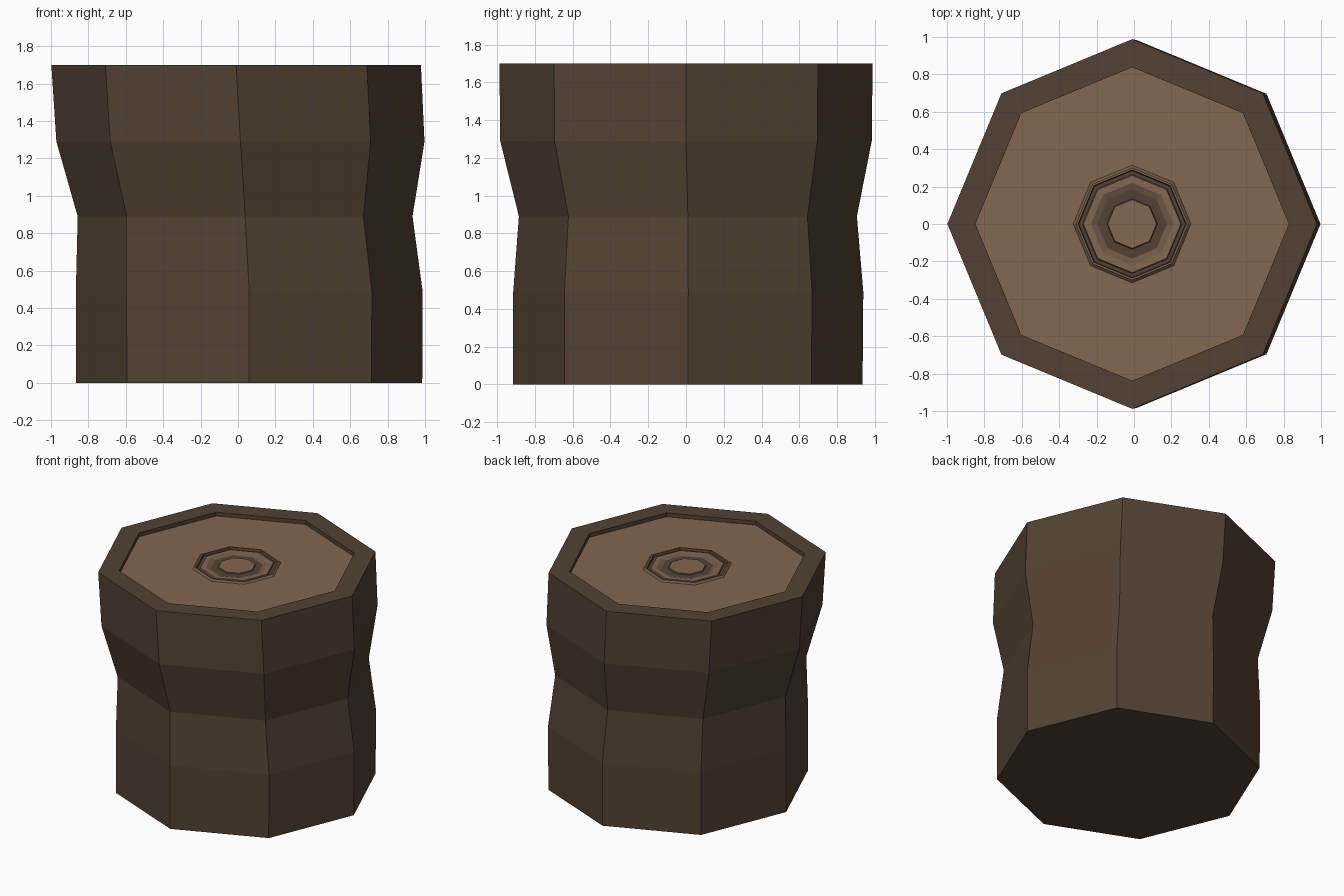
import bpy, bmesh
from math import cos, sin, pi

if "Cube" in bpy.data.objects:
    bpy.data.objects.remove(bpy.data.objects["Cube"])

SIDES = 8

def material(name, rgb):
    m = bpy.data.materials.new(name)
    m.diffuse_color = (*rgb, 1)
    m.use_nodes = True
    m.node_tree.nodes["Principled BSDF"].inputs["Base Color"].default_value = m.diffuse_color
    return m

bark = material("bark", (0.084, 0.053, 0.032))
wood = material("wood", (0.225, 0.135, 0.082))
mid_wood = material("mid_wood", (0.16, 0.10, 0.062))

def loft(name, rings, mats, cap_bottom=True):
    """rings: (centre x, centre y, z, radius); mats: material per band, last one for the end cap"""
    bm = bmesh.new()
    loops = [[bm.verts.new((cx + r * cos(2 * pi * i / SIDES), cy + r * sin(2 * pi * i / SIDES), z))
              for i in range(SIDES)] for cx, cy, z, r in rings]
    slots = list(dict.fromkeys(mats))
    for a, b, m in zip(loops, loops[1:], mats):
        for i in range(SIDES):
            j = (i + 1) % SIDES
            bm.faces.new((a[i], a[j], b[j], b[i])).material_index = slots.index(m)
    bm.faces.new(loops[-1]).material_index = slots.index(mats[-1])
    if cap_bottom:
        bm.faces.new(loops[0][::-1])
    mesh = bpy.data.meshes.new(name)
    bm.to_mesh(mesh)
    bm.free()
    for m in slots:
        mesh.materials.append(m)
    ob = bpy.data.objects.new(name, mesh)
    bpy.context.collection.objects.link(ob)
    return ob

# Crooked trunk, bark rim, recessed cut face and growth rings as one closed skin
X = -0.01
trunk = [(0.06, 0.01, 0, 0.925), (0.06, 0.012, 0.49, 0.927), (0.038, 0.01, 0.89, 0.895),
         (0.013, 0, 1.29, 0.984), (X, 0, 1.7, 0.988)]
cut_face = [(X, 0, 1.7, 0.838), (X, 0, 1.67, 0.838)]
# (radius, height) of the carved rings, from the outside in
growth = [(0.315, 1.67), (0.30, 1.682), (0.29, 1.682), (0.285, 1.665), (0.265, 1.665),
          (0.26, 1.675), (0.22, 1.675), (0.185, 1.665), (0.135, 1.665), (0.13, 1.672)]
rings = trunk + cut_face + [(X, 0, z, r) for r, z in growth]
mats = [bark] * 6 + [wood, mid_wood, wood, bark, bark, mid_wood, wood, mid_wood, bark, bark, wood]
loft("tree_stump", rings, mats)
